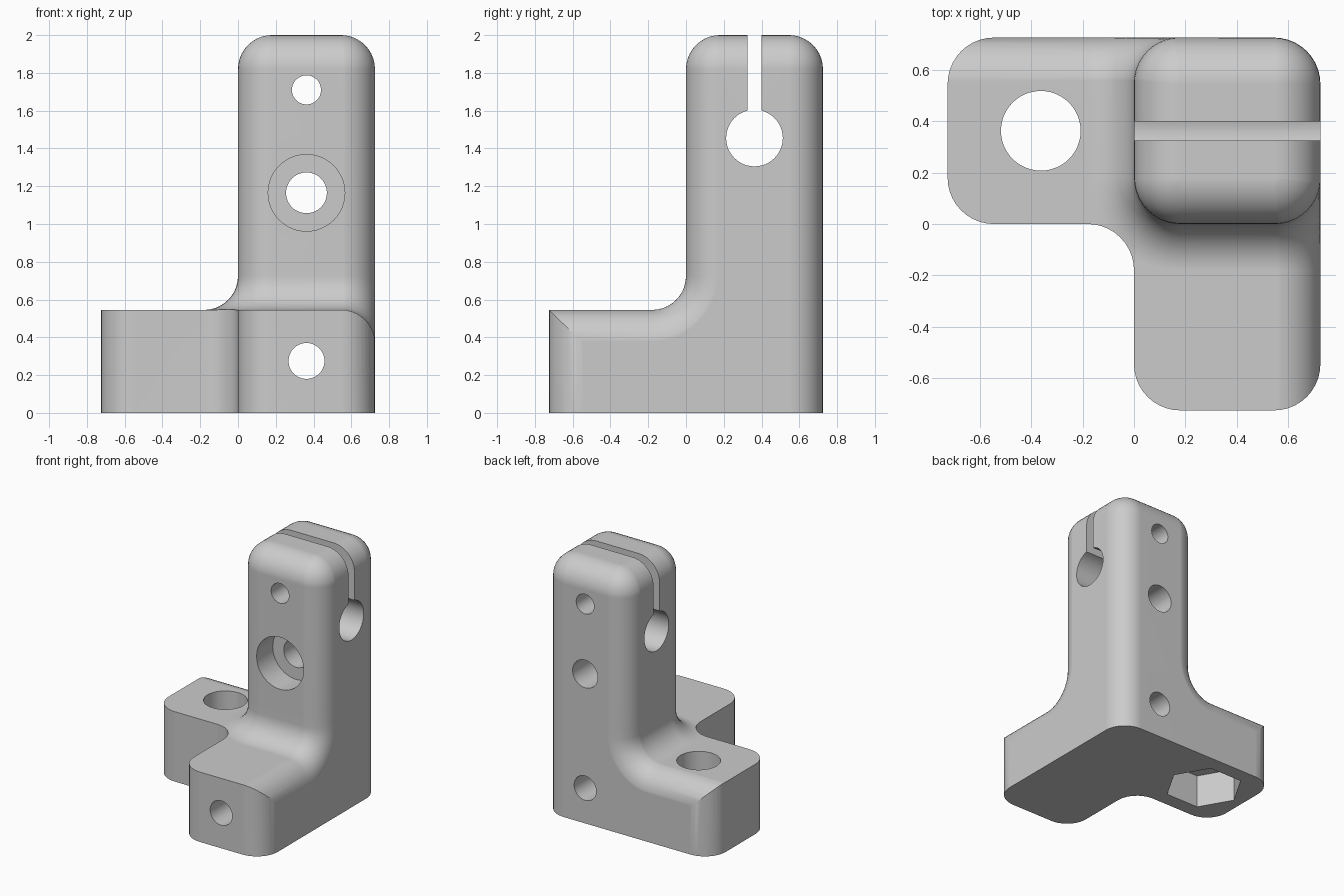
import bpy, bmesh
from math import sin, cos, pi, radians
from mathutils import Vector

cube = bpy.data.objects.get("Cube")
if cube:
    bpy.data.objects.remove(cube, do_unlink=True)

W = 0.725      # width of every limb
H = 0.545      # height of the feet
R = 0.18       # edge radius
SPLIT = 0.8    # height where the plain post begins
TOP = 2.0
MID = W / 2
N = 10         # segments per quarter turn
ANGLES = [i * pi / 2 / N for i in range(N + 1)]


def rounded(corners):
    """Outline of a right-angled polygon whose corners carry a radius."""
    out = []
    for i, (x, y, r) in enumerate(corners):
        p = Vector((x, y))
        if r == 0:
            out.append(p)
            continue
        to_prev = (Vector(corners[i - 1][:2]) - p).normalized()
        to_next = (Vector(corners[(i + 1) % len(corners)][:2]) - p).normalized()
        c = p + r * (to_prev + to_next)
        out += [c - r * (to_next * cos(a) + to_prev * sin(a)) for a in ANGLES]
    return out


def place(u, v, t, axis):
    """Point with plane coordinates u, v at distance t along an axis."""
    return {"x": (t, u, v), "y": (u, t, v), "z": (u, v, t)}[axis]


def loft(name, rings, axis):
    """Closed solid through (outline, distance) rings."""
    bm = bmesh.new()
    loops = [[bm.verts.new(place(p[0], p[1], t, axis)) for p in ring] for ring, t in rings]
    for a, b in zip(loops, loops[1:]):
        for i in range(len(a)):
            j = (i + 1) % len(a)
            bm.faces.new((a[i], a[j], b[j], b[i]))
    bm.faces.new(loops[0])
    bm.faces.new(loops[-1])
    bmesh.ops.recalc_face_normals(bm, faces=bm.faces)
    mesh = bpy.data.meshes.new(name)
    bm.to_mesh(mesh)
    bm.free()
    obj = bpy.data.objects.new(name, mesh)
    bpy.context.collection.objects.link(obj)
    return obj


def prism(name, axis, centre, radius, start, end, sides=48):
    ring = [(centre[0] + radius * cos(2 * pi * i / sides),
             centre[1] + radius * sin(2 * pi * i / sides)) for i in range(sides)]
    return loft(name, [(ring, start), (ring, end)], axis)


def boolean(obj, tool, operation):
    tool.hide_render = True
    mod = obj.modifiers.new(operation.lower(), "BOOLEAN")
    mod.operation, mod.solver, mod.object = operation, "EXACT", tool
    bpy.context.view_layer.objects.active = obj
    bpy.ops.object.modifier_apply(modifier=mod.name)
    bpy.data.objects.remove(tool, do_unlink=True)


# Corner bracket: L-shaped footprint with rounded corners
footprint = rounded([(-W, 0, R), (0, 0, R), (0, -W, R), (W, -W, R), (W, W, R), (-W, W, R)])
bracket = loft("corner_bracket", [(footprint, 0), (footprint, SPLIT)], "z")


# Flared envelope: post edge blending down onto the feet
def post_ring(d):
    return rounded([(-d, -d, R + d), (2, -d, 0), (2, 2, 0), (-d, 2, 0)])


flare = [(post_ring(1.5), -0.5), (post_ring(1.5), H)]
flare += [(post_ring(R - R * cos(a)), H + R - R * sin(a)) for a in reversed(ANGLES)]
flare.append((post_ring(0), 1.5))
boolean(bracket, loft("flare_envelope", flare, "z"), "INTERSECT")


# Outer edge envelopes: rounding that runs from each foot up the post
def side_ring(d):
    return rounded([(-2, -1, 0), (2, -1, 0), (2, 2, 0), (d, 2, 0),
                    (d, H - d, R + d), (-2, H - d, 0)])


GAP = 0.001
edge = [(side_ring(-0.1), -2), (side_ring(-0.1), W - R)]
edge += [(side_ring(R - R * cos(a) - GAP), W - R + (R + GAP) * sin(a)) for a in ANGLES]
edge.append((side_ring(R - GAP), 2))
for axis in "xy":
    boolean(bracket, loft("edge_envelope", edge, axis), "INTERSECT")

# Post: pull the upper face up and round it over
bm = bmesh.new()
bm.from_mesh(bracket.data)
bmesh.ops.remove_doubles(bm, verts=bm.verts, dist=0.0003)
cap = [f for f in bm.faces if all(v.co.z > SPLIT - 0.001 for v in f.verts)]
base = None
for a in ANGLES:
    geom = bmesh.ops.extrude_face_region(bm, geom=cap)["geom"]
    old = [f for f in cap if f.is_valid]
    if old:
        bmesh.ops.delete(bm, geom=old, context="FACES_ONLY")
    cap = [g for g in geom if isinstance(g, bmesh.types.BMFace)]
    verts = [g for g in geom if isinstance(g, bmesh.types.BMVert)]
    for v in verts:
        core = Vector([min(max(c, R), W - R) for c in v.co.xy])
        if a == 0:
            flat = v.co.xy
        else:
            gap = v.co.xy - core
            flat = core + gap.normalized() * R * max(cos(a), 0.01)
        v.co = (flat.x, flat.y, TOP - R + R * sin(a))
bmesh.ops.recalc_face_normals(bm, faces=bm.faces)
bm.to_mesh(bracket.data)
bm.free()

# Bolt holes, counterbore, rod clamp hole, nut pocket
cutters = [
    ("upper_bolt_hole", "y", (MID, 1.71), 0.077, -0.5, 1),
    ("middle_bolt_hole", "y", (MID, 1.165), 0.108, -0.5, 1),
    ("counterbore", "y", (MID, 1.165), 0.203, -0.5, 0.2),
    ("lower_bolt_hole", "y", (MID, 0.275), 0.095, -1, 1),
    ("rod_hole", "x", (MID, 1.455), 0.15, -0.5, 1),
    ("foot_hole", "z", (-MID, MID), 0.155, -0.5, 1),
    ("nut_pocket", "z", (-MID, MID), 0.285, -0.5, 0.26, 6),
]
for cutter in cutters:
    boolean(bracket, prism(*cutter), "DIFFERENCE")

# Clamp slot from the rod hole to the top
slot = [(MID - 0.037, 1.455), (MID + 0.037, 1.455), (MID + 0.037, 3), (MID - 0.037, 3)]
boolean(bracket, loft("clamp_slot", [(slot, -0.5), (slot, 1)], "x"), "DIFFERENCE")

# Plain grey finish
grey = bpy.data.materials.new("plain_grey")
grey.use_nodes = True
colour = (0.6, 0.6, 0.6, 1)
grey.diffuse_color = colour
grey.node_tree.nodes["Principled BSDF"].inputs["Base Color"].default_value = colour
bracket.data.materials.clear()
bracket.data.materials.append(grey)
for face in bracket.data.polygons:
    face.material_index = 0

bpy.ops.object.select_all(action="DESELECT")
bracket.select_set(True)
bpy.context.view_layer.objects.active = bracket
bpy.ops.object.shade_smooth_by_angle(angle=radians(30))
normals = bracket.modifiers.new("even_shading", "WEIGHTED_NORMAL")
normals.keep_sharp = True
